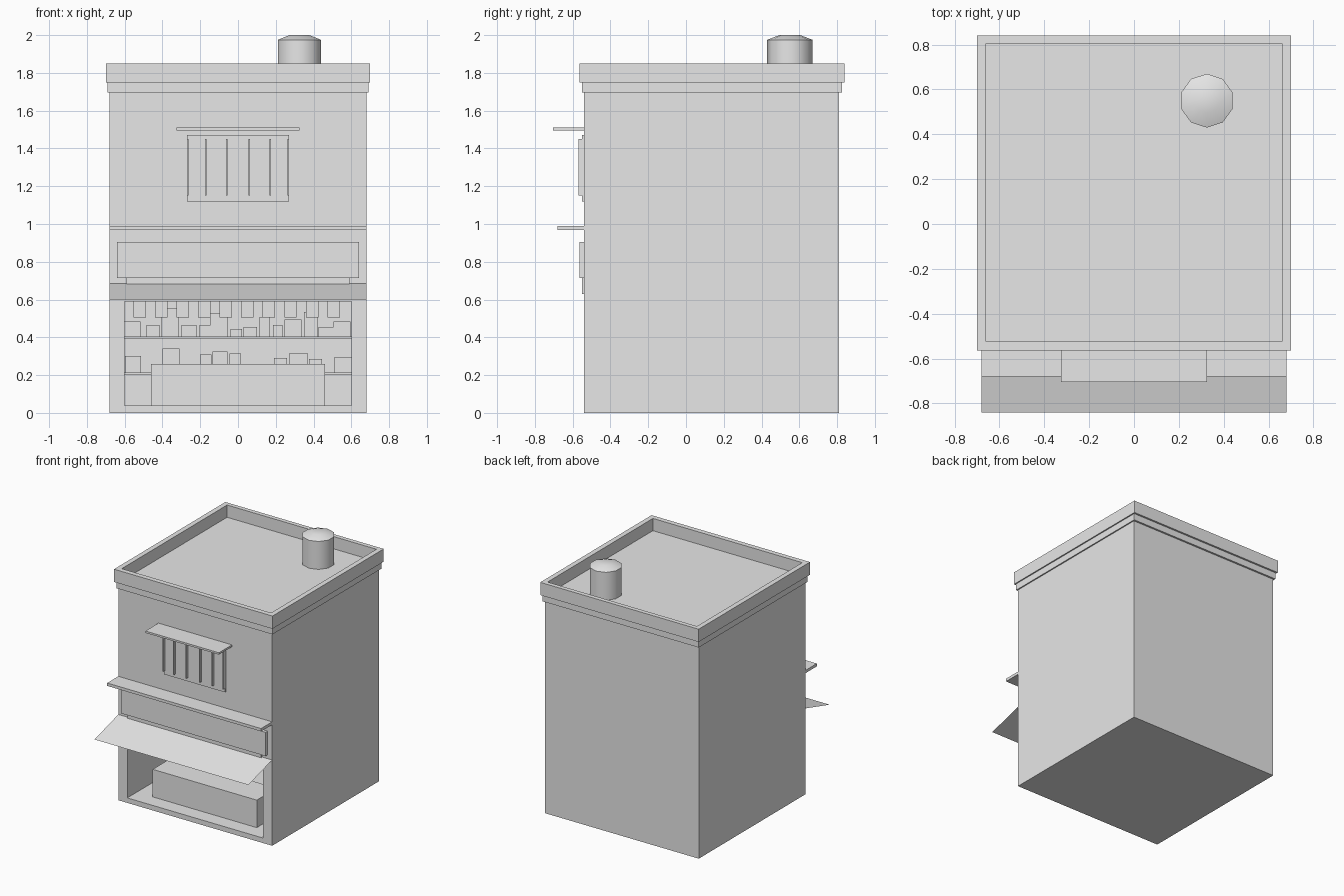
import bpy
import bmesh
from mathutils import Matrix, Vector

if "Cube" in bpy.data.objects:
    bpy.data.objects.remove(bpy.data.objects["Cube"], do_unlink=True)

plaster = bpy.data.materials.new("light_grey")
plaster.use_nodes = True
GREY = (0.8, 0.8, 0.8, 1)
plaster.diffuse_color = GREY
for node in plaster.node_tree.nodes:
    if node.type == 'BSDF_PRINCIPLED':
        node.inputs["Base Color"].default_value = GREY

FRONT, BACK, SIDE = -0.54, 0.81, 0.68


def finish(name, bm):
    mesh = bpy.data.meshes.new(name)
    bm.to_mesh(mesh)
    bm.free()
    mesh.materials.append(plaster)
    obj = bpy.data.objects.new(name, mesh)
    bpy.context.collection.objects.link(obj)
    return obj


def add_box(bm, xs, ys, zs):
    lo, hi = Vector((xs[0], ys[0], zs[0])), Vector((xs[1], ys[1], zs[1]))
    mat = Matrix.Translation((lo + hi) / 2) @ Matrix.Diagonal((*(hi - lo), 1))
    bmesh.ops.create_cube(bm, size=1, matrix=mat)


def boxes(name, *specs):
    bm = bmesh.new()
    for spec in specs:
        add_box(bm, *spec)
    return finish(name, bm)


def cut(target, *spec):
    cutter = boxes("cutter", spec)
    cutter.hide_render = True
    mod = target.modifiers.new("cut", 'BOOLEAN')
    mod.operation, mod.solver, mod.object = 'DIFFERENCE', 'EXACT', cutter
    bpy.context.view_layer.objects.active = target
    bpy.ops.object.modifier_apply(modifier=mod.name)
    bpy.data.objects.remove(cutter, do_unlink=True)


def span(half):
    return (-half, half)


# Building shell with the open shop front
ROOM_BACK = 0.6
body = boxes("building_body", (span(SIDE), (FRONT, BACK), (0, 1.74)))
cut(body, span(0.6), (FRONT - 0.1, ROOM_BACK), (0.04, 0.59))

# Roof edge: a lower band and a hollow parapet
boxes("roof_band", (span(0.69), (-0.55, 0.825), (1.695, 1.75)))
parapet = boxes("roof_parapet", (span(0.7), (-0.565, 0.84), (1.748, 1.85)))
cut(parapet, span(0.66), (-0.525, 0.805), (1.752, 1.95))

# Ten-sided chimney with a bevelled top
bm = bmesh.new()
for bottom, top, r1, r2 in ((1.74, 1.975, 0.12, 0.12), (1.975, 2.0, 0.12, 0.055)):
    bmesh.ops.create_cone(bm, cap_ends=True, segments=10, radius1=r1, radius2=r2,
                          depth=top - bottom,
                          matrix=Matrix.Translation((0.325, 0.55, (top + bottom) / 2)))
bmesh.ops.delete(bm, geom=[f for f in bm.faces if abs(f.calc_center_median().z - 1.975) < 1e-3],
                 context='FACES_ONLY')
bmesh.ops.remove_doubles(bm, verts=bm.verts, dist=1e-4)
chimney = finish("chimney", bm)
bpy.ops.object.select_all(action='DESELECT')
chimney.select_set(True)
bpy.context.view_layer.objects.active = chimney
bpy.ops.object.shade_smooth_by_angle(angle=0.7)

# Upper window: panel, bars and sunshade
boxes("window_panel", (span(0.27), (-0.55, FRONT + 0.01), (1.12, 1.47)))
boxes("window_bars", *[((x - 0.004, x + 0.004), (-0.57, -0.545), (1.15, 1.45))
                       for x in (-0.265, -0.17, -0.06, 0.06, 0.17, 0.265)])
boxes("window_sunshade", (span(0.325), (-0.705, FRONT + 0.01), (1.495, 1.51)))

# Ledge, blank signboard and lintel panel
boxes("front_ledge", (span(SIDE), (-0.68, FRONT + 0.01), (0.967, 0.99)))
boxes("signboard", (span(0.64), (-0.565, FRONT + 0.01), (0.715, 0.905)))
boxes("lintel_panel", (span(0.59), (-0.55, FRONT + 0.01), (0.63, 0.72)))

# Sloping sheet awning
bm = bmesh.new()
bm.faces.new([bm.verts.new(p) for p in ((-SIDE, -0.84, 0.6), (SIDE, -0.84, 0.6),
                                        (SIDE, FRONT, 0.685), (-SIDE, FRONT, 0.685))])
finish("awning", bm)

# Shop counter
boxes("counter", (span(0.46), (-0.42, -0.17), (0.03, 0.26)))

# Back shelves across the room
SHELF_FRONT = 0.4
boxes("shelves", *[(span(0.605), (SHELF_FRONT, ROOM_BACK + 0.01), (z - 0.015, z))
                   for z in (0.215, 0.405)])


# Goods on the shelves, given as centre, width and height
def goods(name, z, items):
    boxes(name, *[((x - w / 2, x + w / 2), (SHELF_FRONT + 0.03, SHELF_FRONT + 0.03 + w),
                   (z, z + h)) for x, w, h in items])


goods("lower_goods", 0.215, (
    (-.555, .085, .085), (-.355, .09, .125), (-.17, .06, .095), (-.095, .08, .11),
    (-.015, .06, .1), (.225, .07, .075), (.32, .1, .1), (.41, .07, .07), (.555, .09, .08)))
goods("upper_goods", 0.405, (
    (-.56, .09, .08), (-.45, .07, .06), (-.36, .09, .15), (-.26, .08, .06),
    (-.175, .06, .06), (-.1, .09, .12), (-.01, .06, .04), (.065, .07, .05), (.14, .06, .1),
    (.21, .05, .06), (.29, .09, .09), (.385, .07, .13), (.465, .08, .05), (.55, .09, .08)))

# Row of small pieces hanging from the ceiling
boxes("hanging_goods", *[((x - 0.033, x + 0.033), (0.3, 0.366), (0.505, 0.592))
                         for x in (-0.52 + 0.114 * i for i in range(10))])
